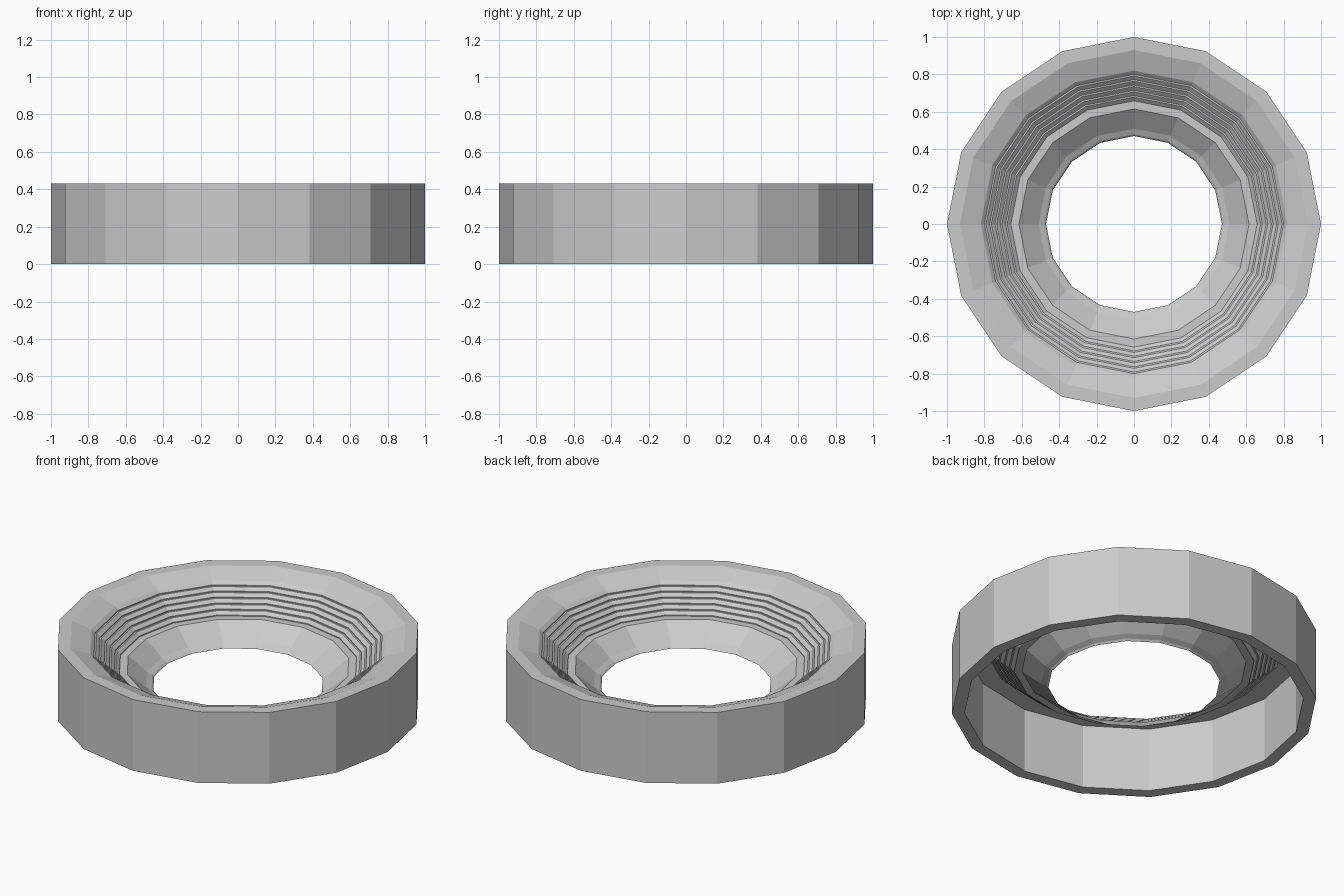
import bpy, bmesh, math

if "Cube" in bpy.data.objects:
    bpy.data.objects.remove(bpy.data.objects["Cube"], do_unlink=True)

SIDES = 16

grey = bpy.data.materials.new("plain_grey")
grey.use_nodes = True
colour = (0.6, 0.6, 0.6, 1)
grey.diffuse_color = colour
grey.node_tree.nodes["Principled BSDF"].inputs["Base Color"].default_value = colour


def lathe(name, profile):
    """Turn a (radius, height) profile around z with flat faces."""
    bm = bmesh.new()
    rings = []
    for r, z in profile:
        rings.append([bm.verts.new((r * math.cos(a), r * math.sin(a), z))
                      for a in (math.tau * i / SIDES for i in range(SIDES))])
    for low, high in zip(rings, rings[1:]):
        for i in range(SIDES):
            j = (i + 1) % SIDES
            bm.faces.new((low[i], low[j], high[j], high[i]))
    mesh = bpy.data.meshes.new(name)
    bm.to_mesh(mesh)
    bm.free()
    mesh.materials.append(grey)
    obj = bpy.data.objects.new(name, mesh)
    bpy.context.collection.objects.link(obj)
    return obj


# Outer housing: hollow wall, flat rim and shallow bevel into the funnel
lathe("housing", [(0.82, 0.388), (0.93, 0.388), (0.93, 0), (1, 0),
                  (1, 0.43), (0.93, 0.43), (0.82, 0.39)][::1])

# Stepped funnel: repeated steep slope, short drop and narrow ledge
STEPS = 6
top_r, top_z, low_r, low_z = 0.82, 0.39, 0.65, 0.25
dr, dz = (top_r - low_r) / STEPS, (top_z - low_z) / STEPS
steps = [(top_r, top_z)]
for k in range(STEPS):
    r, z = top_r - k * dr, top_z - k * dz
    steps += [(r - 0.7 * dr, z - 0.75 * dz),
              (r - 0.7 * dr, z - dz),
              (r - dr, z - dz)]
lathe("stepped_funnel", steps[::-1])

# Throat: flat lip, sloped wall and two narrow rings around the opening
lathe("throat", [(0.47, 0.14), (0.48, 0.15), (0.51, 0.165),
                 (0.615, 0.25), (0.65, 0.25)])
